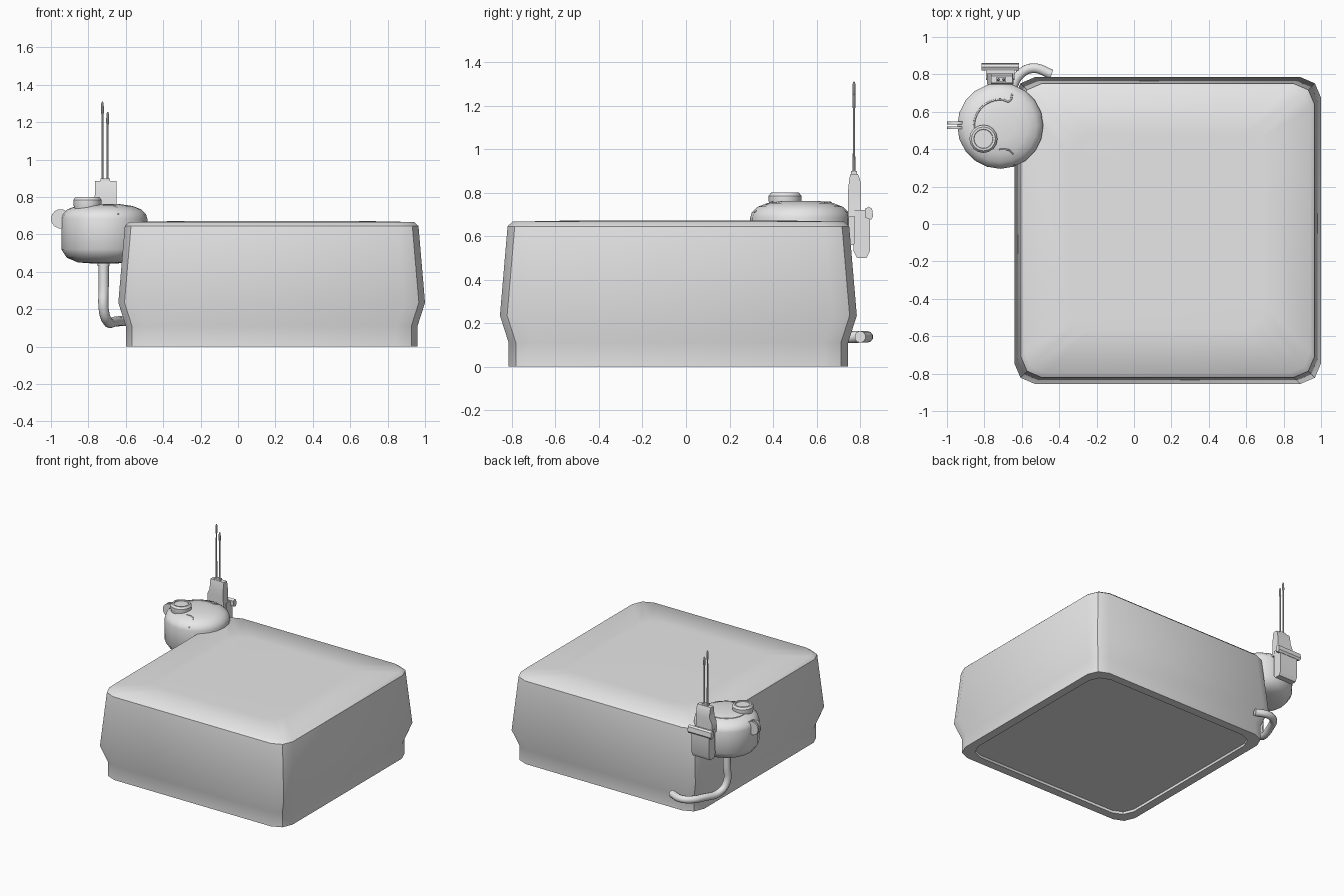
import bpy, bmesh, math
from mathutils import Vector

cube = bpy.data.objects.get("Cube")
if cube:
    bpy.data.objects.remove(cube, do_unlink=True)

grey = bpy.data.materials.new("light_grey")
grey.use_nodes = True
grey.diffuse_color = (0.8, 0.8, 0.8, 1)
grey.node_tree.nodes["Principled BSDF"].inputs["Base Color"].default_value = (0.8, 0.8, 0.8, 1)


def finish(name, bm, angle=35):
    bmesh.ops.recalc_face_normals(bm, faces=bm.faces)
    mesh = bpy.data.meshes.new(name)
    bm.to_mesh(mesh)
    bm.free()
    mesh.materials.append(grey)
    ob = bpy.data.objects.new(name, mesh)
    bpy.context.collection.objects.link(ob)
    bpy.ops.object.select_all(action='DESELECT')
    ob.select_set(True)
    bpy.context.view_layer.objects.active = ob
    bpy.ops.object.shade_smooth_by_angle(angle=math.radians(angle))
    return ob


def loft(name, rings, angle=35):
    """Skin a stack of equal-length rings and cap both ends."""
    bm = bmesh.new()
    loops = [[bm.verts.new(p) for p in ring] for ring in rings]
    for a, b in zip(loops, loops[1:]):
        for i in range(len(a)):
            j = (i + 1) % len(a)
            bm.faces.new((a[i], a[j], b[j], b[i]))
    bm.faces.new(loops[0])
    bm.faces.new(loops[-1])
    return finish(name, bm, angle)


def rounded_square(cx, cy, half, z, r=0.11):
    pts = []
    corner = [(half, half - r), (half - r * 0.3, half - r * 0.3), (half - r, half)]
    for k in range(4):
        for x, y in corner:
            for _ in range(k):
                x, y = -y, x
            pts.append((cx + x, cy + y, z))
    return pts


def circle(cx, cy, r, z, n):
    return [(cx + r * math.cos(math.tau * i / n), cy + r * math.sin(math.tau * i / n), z)
            for i in range(n)]


def lathe(name, cx, cy, profile, n=20, angle=35):
    return loft(name, [circle(cx, cy, r, z, n) for r, z in profile], angle)


def rect(x0, x1, y0, y1, z):
    return [(x0, y0, z), (x1, y0, z), (x1, y1, z), (x0, y1, z)]


def extrude_x(name, outline, x0, x1):
    return loft(name, [[(x, y, z) for y, z in outline] for x in (x0, x1)])


def tube(name, points, radius, res=3):
    curve = bpy.data.curves.new(name, 'CURVE')
    curve.dimensions = '3D'
    curve.bevel_depth = radius
    curve.bevel_resolution = res
    curve.resolution_u = 6
    curve.use_fill_caps = True
    spline = curve.splines.new('BEZIER')
    spline.bezier_points.add(len(points) - 1)
    for bp, p in zip(spline.bezier_points, points):
        bp.co = p
        bp.handle_left_type = bp.handle_right_type = 'AUTO'
    curve.materials.append(grey)
    ob = bpy.data.objects.new(name, curve)
    bpy.context.collection.objects.link(ob)
    return ob


# Main block with a recessed underside, flared skirt and tapering walls
BODY = [(0.715, 0.02), (0.715, 0), (0.78, 0), (0.78, 0.11), (0.82, 0.235),
        (0.785, 0.645), (0.762, 0.666), (0.52, 0.671)]
loft("main_block", [rounded_square(0.18, -0.035, h, z) for h, z in BODY])

# Round housing on the corner
DX, DY = -0.715, 0.525
DOME = [(0.07, 0.445), (0.14, 0.45), (0.2, 0.475), (0.23, 0.52), (0.23, 0.685),
        (0.222, 0.71), (0.195, 0.735), (0.15, 0.752), (0.08, 0.762)]
lathe("round_housing", DX, DY, DOME, angle=45)

# Filler cap with an inset top
CAP = [(0.07, 0.735), (0.075, 0.76), (0.075, 0.785), (0.064, 0.8), (0.052, 0.8), (0.05, 0.793)]
lathe("filler_cap", -0.805, 0.455, CAP, 16)


# Raised seams following the curve of the housing
def on_dome(x, y):
    d = math.hypot(x - DX, y - DY)
    top = DOME[4:]
    for (r0, z0), (r1, z1) in zip(top, top[1:]):
        if r1 <= d <= r0:
            return (x, y, z0 + (z1 - z0) * (r0 - d) / (r0 - r1))
    return (x, y, top[-1][1])


arc = [math.radians(a) for a in range(70, 191, 15)]
tube("upper_seam", [on_dome(-0.65, 0.695)] +
     [on_dome(DX + 0.14 * math.cos(a), DY + 0.14 * math.sin(a)) for a in arc], 0.005, 1)
tube("lower_seam", [on_dome(-0.72, 0.40), on_dome(-0.66, 0.39), on_dome(-0.64, 0.315)], 0.004, 1)

# Pair of thin round lugs on the outer side
for side, y in (("front", 0.515), ("rear", 0.54)):
    loft(side + "_lug", [[(-0.948 + 0.052 * math.cos(math.tau * i / 14), y + d,
                           0.683 + 0.052 * math.sin(math.tau * i / 14)) for i in range(14)]
                         for d in (-0.007, 0.007)])

# Drain pipe dropping from the housing and hooking round the block corner
tube("drain_pipe", [(-0.718, 0.525, 0.45), (-0.718, 0.525, 0.32), (-0.718, 0.525, 0.2),
                    (-0.70, 0.575, 0.138), (-0.65, 0.73, 0.135), (-0.61, 0.80, 0.137),
                    (-0.54, 0.833, 0.137), (-0.44, 0.80, 0.137)], 0.027)
lathe("pipe_collar", -0.718, 0.525, [(0.032, 0.43), (0.032, 0.455)], 12)

# Rear bracket: box, neck to the housing and clip bar
extrude_x("bracket_box", [(0.785, 0.5), (0.83, 0.5), (0.845, 0.53), (0.845, 0.7),
                          (0.83, 0.72), (0.775, 0.72), (0.77, 0.53)], -0.79, -0.64)
extrude_x("bracket_neck", [(0.70, 0.56), (0.79, 0.56), (0.79, 0.69), (0.70, 0.69)], -0.77, -0.66)
extrude_x("clip_bar", [(0.822, 0.685), (0.85, 0.675), (0.86, 0.69), (0.855, 0.725),
                       (0.84, 0.735), (0.822, 0.725)], -0.815, -0.615)

# Antenna holder, wide at the foot and stepped at the top
loft("antenna_holder", [rect(-0.785, -0.645, 0.745, 0.805, 0.69),
                        rect(-0.785, -0.65, 0.745, 0.805, 0.77),
                        rect(-0.765, -0.65, 0.745, 0.805, 0.81),
                        rect(-0.765, -0.65, 0.75, 0.8, 0.86),
                        rect(-0.765, -0.65, 0.755, 0.79, 0.885)])
loft("antenna_socket", [rect(-0.735, -0.685, 0.758, 0.785, z) for z in (0.87, 0.898)])

# Two slim antennas with slightly thicker tips
for name, x, top in (("long", -0.725, 1.31), ("short", -0.697, 1.255)):
    lathe(name + "_antenna", x, 0.772,
          [(0.006, 0.88), (0.005, top - 0.07), (0.008, top - 0.06), (0.007, top - 0.012), (0.003, top)], 8)
